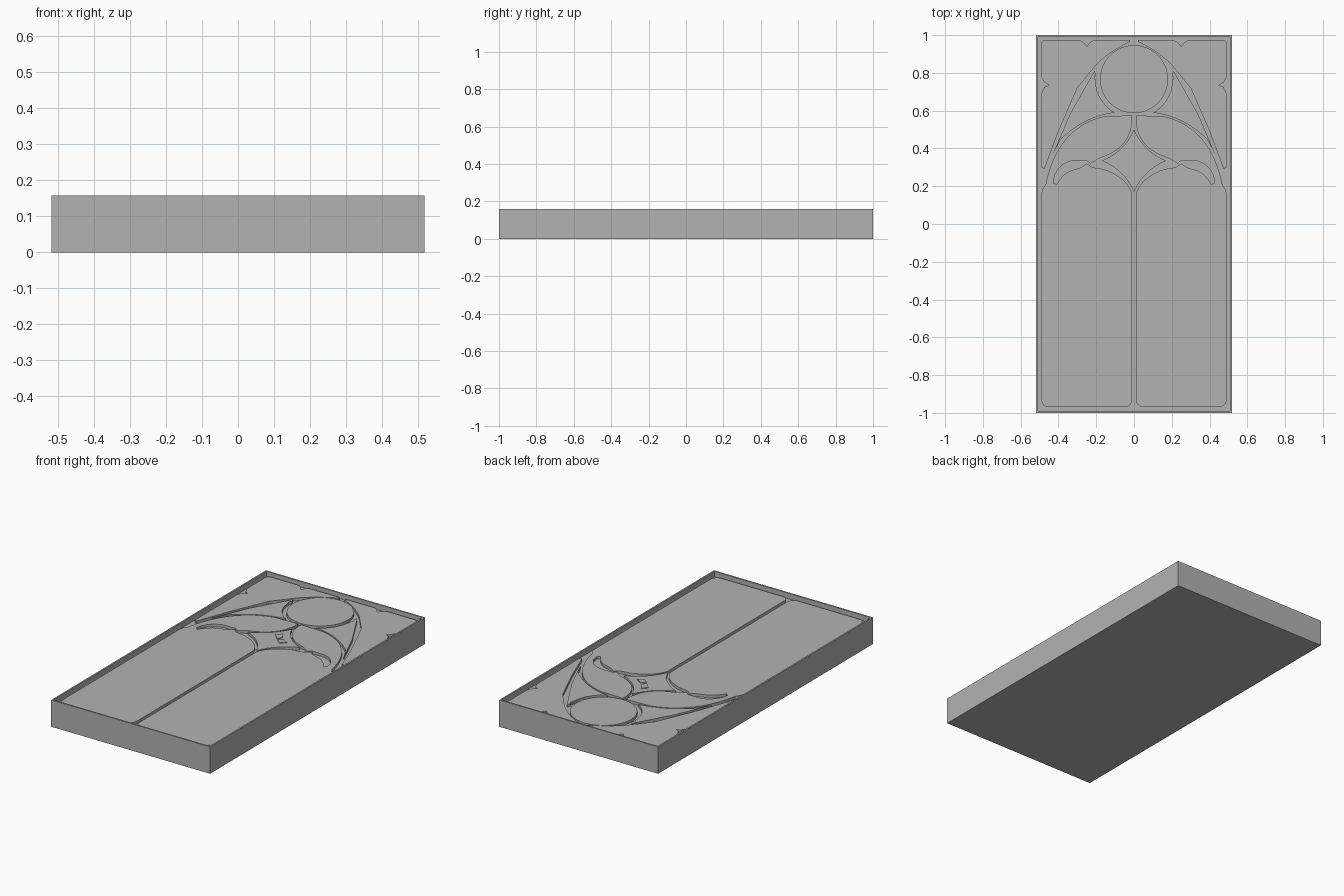
import bpy, bmesh, math

default_cube = bpy.data.objects.get("Cube")
if default_cube:
    bpy.data.objects.remove(default_cube)

HALF_WIDTH, HALF_LENGTH = 0.518, 1.0
FLOOR, PANEL_TOP, RIM_TOP = 0.125, 0.141, 0.158

stone = bpy.data.materials.new("plain_grey")
stone.use_nodes = True
grey = (0.45, 0.45, 0.45, 1)
stone.diffuse_color = grey
stone.node_tree.nodes["Principled BSDF"].inputs["Base Color"].default_value = grey


def finish(name, bm):
    bmesh.ops.recalc_face_normals(bm, faces=bm.faces[:])
    mesh = bpy.data.meshes.new(name)
    bm.to_mesh(mesh)
    bm.free()
    mesh.materials.append(stone)
    obj = bpy.data.objects.new(name, mesh)
    bpy.context.collection.objects.link(obj)
    return obj


def plate(name, outline, bottom=FLOOR - 0.005, top=PANEL_TOP):
    """Extrude a flat outline upward into a plate."""
    bm = bmesh.new()
    face = bm.faces.new([bm.verts.new((x, y, bottom)) for x, y in outline])
    made = bmesh.ops.extrude_face_region(bm, geom=[face])
    for item in made["geom"]:
        if isinstance(item, bmesh.types.BMVert):
            item.co.z = top
    return finish(name, bm)


def pair(name, outline):
    """Make the right-hand plate and its mirror on the left."""
    plate(name + "_right", outline)
    plate(name + "_left", [(-x, y) for x, y in reversed(outline)])


def arc(cx, cy, radius, start, end, steps=8):
    angles = [math.radians(start + (end - start) * i / steps) for i in range(steps + 1)]
    return [(cx + radius * math.cos(a), cy + radius * math.sin(a)) for a in angles]


def bow(a, b, cx, cy, steps=8):
    """Curve from a to b pulled toward a control point."""
    ts = [i / steps for i in range(steps + 1)]
    return [tuple((1 - t) ** 2 * p + 2 * t * (1 - t) * c + t * t * q
                  for p, c, q in zip(a, (cx, cy), b)) for t in ts]


# Tray: solid box with a thin rim around a shallow recess
bm = bmesh.new()
bmesh.ops.create_cube(bm, size=1)
for v in bm.verts:
    v.co = (v.co.x * 2 * HALF_WIDTH, v.co.y * 2 * HALF_LENGTH, (v.co.z + 0.5) * RIM_TOP)
bm.faces.ensure_lookup_table()
lid = max(bm.faces, key=lambda f: f.calc_center_median().z)
bmesh.ops.inset_region(bm, faces=[lid], thickness=0.013)
made = bmesh.ops.extrude_face_region(bm, geom=[lid])
for item in made["geom"]:
    if isinstance(item, bmesh.types.BMVert):
        item.co.z = FLOOR
if lid.is_valid:
    bmesh.ops.delete(bm, geom=[lid], context="FACES")
finish("tray", bm)

# Tall lower lights either side of the mullion groove
pair("lower_light",
     arc(-0.45, -0.93, 0.04, 180, 270, 5) + arc(-0.05, -0.93, 0.04, 270, 360, 5)
     + bow((-0.01, 0.16), (-0.16, 0.29), -0.04, 0.25)
     + [(-0.22, 0.3), (-0.25, 0.32), (-0.28, 0.3)]
     + bow((-0.31, 0.29), (-0.41, 0.21), -0.37, 0.28, 5)
     + bow((-0.43, 0.22), (-0.49, 0.16), -0.48, 0.22, 5))

# Arch heads above the lower lights
pair("arch_head",
     bow((-0.47, 0.2), (-0.16, 0.57), -0.41, 0.51, 12)
     + [(-0.01, 0.575), (-0.01, 0.53)]
     + bow((-0.02, 0.49), (-0.18, 0.35), -0.05, 0.39)
     + [(-0.23, 0.32), (-0.25, 0.335)]
     + bow((-0.3, 0.335), (-0.42, 0.26), -0.38, 0.34, 5)
     + [(-0.43, 0.2)])

# Four-pointed star with two small leaves
tips = [(0, 0.5), (0.17, 0.335), (0, 0.17), (-0.17, 0.335)]
star = []
for i, tip in enumerate(tips):
    other = tips[(i + 1) % len(tips)]
    star += bow(tip, other, (tip[0] + other[0]) * 0.3, 0.335 + (tip[1] + other[1] - 0.67) * 0.3)[:-1]
plate("star", star)
leaf_top = PANEL_TOP + 0.004
plate("upper_leaf", [(0, 0.42), (0.025, 0.38), (0.01, 0.35), (-0.03, 0.39)], PANEL_TOP - 0.002, leaf_top)
plate("side_leaf", [(0.04, 0.365), (0.08, 0.34), (0.05, 0.315), (0.02, 0.34)], PANEL_TOP - 0.002, leaf_top)

# Round light
plate("round_light", arc(0, 0.767, 0.18, 0, 360, 48)[:-1])

# Curved triangles between the round light and the arches
pair("triangle_light",
     bow((-0.4, 0.435), (-0.1, 0.59), -0.27, 0.57)
     + arc(0, 0.767, 0.205, 235, 180, 6) + [(-0.22, 0.77)])

# Slender slips along the outside of the great arch
pair("arch_slip", [(-0.43, 0.37), (-0.34, 0.58), (-0.21, 0.81), (-0.2, 0.79), (-0.3, 0.61)])

# Corner spandrels with small cusps on their outer edges
pair("spandrel",
     [(-0.49, 0.3), (-0.475, 0.29), (-0.4, 0.49), (-0.3, 0.72)]
     + bow((-0.21, 0.83), (-0.02, 0.965), -0.14, 0.91)
     + [(-0.02, 0.975), (-0.21, 0.975), (-0.235, 0.96), (-0.25, 0.94), (-0.265, 0.96), (-0.29, 0.975)]
     + arc(-0.47, 0.955, 0.02, 90, 180, 4)
     + [(-0.49, 0.78), (-0.475, 0.75), (-0.45, 0.735), (-0.475, 0.725), (-0.49, 0.69)])
